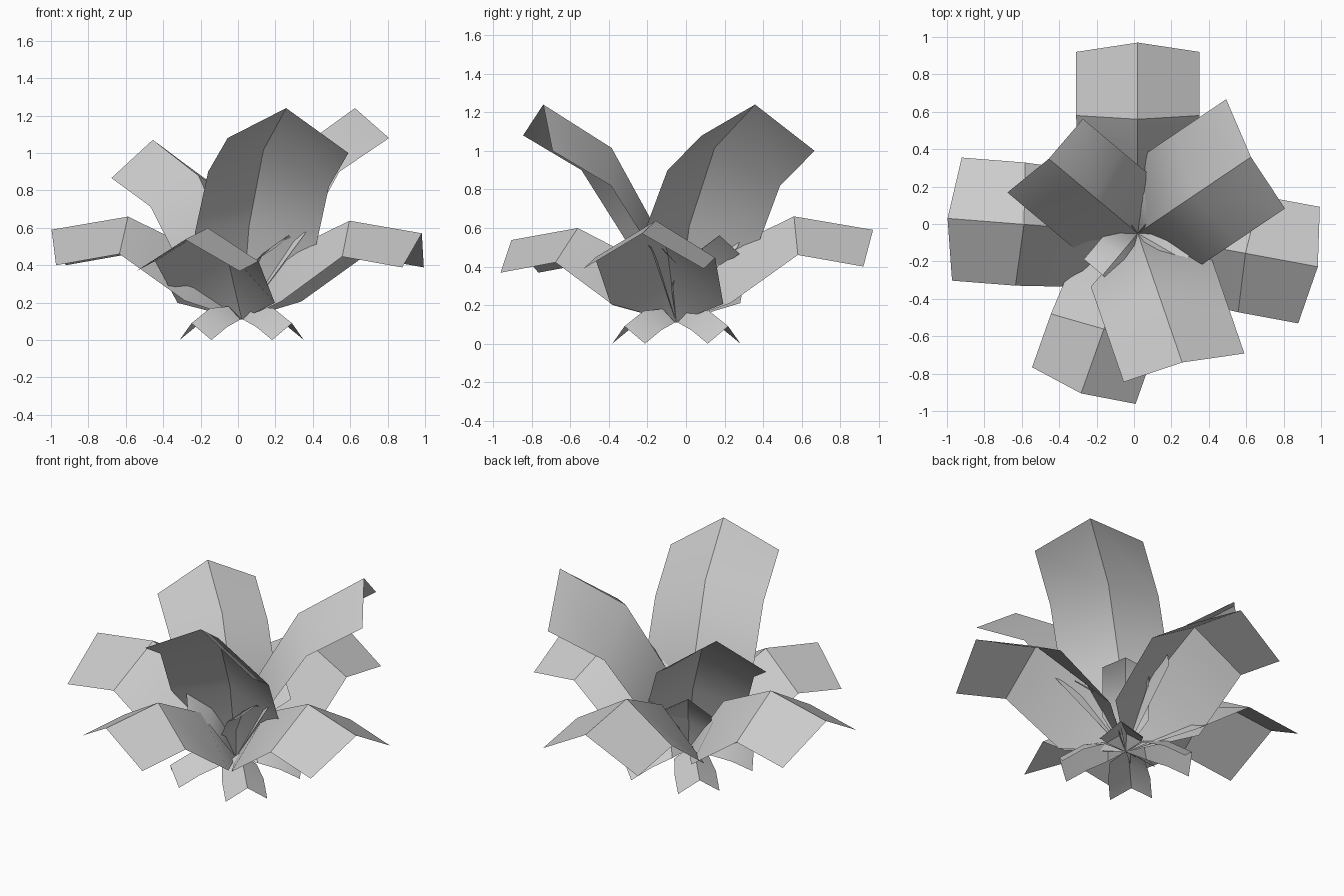
import bpy, bmesh, math
from mathutils import Vector, Matrix

cube = bpy.data.objects.get("Cube")
if cube:
    bpy.data.objects.remove(cube, do_unlink=True)

# One plain grey for the whole plant
grey = bpy.data.materials.new("leaf_grey")
grey.use_nodes = True
grey.diffuse_color = (0.6, 0.6, 0.6, 1)
grey.node_tree.nodes["Principled BSDF"].inputs["Base Color"].default_value = (0.6, 0.6, 0.6, 1)

ROOT = Vector((0.02, -0.05, 0.11))

# Leaf rows after the root: ridge reach, ridge height, edge reach, edge height, half width
SPREADING = [(0.26, 0.38, 0.28, 0.10, 0.31), (0.61, 0.55, 0.63, 0.35, 0.33), (1.02, 0.48, 0.97, 0.29, 0.33)]
UPRIGHT = [(0.12, 0.50, 0.22, 0.42, 0.33), (0.355, 0.905, 0.44, 0.75, 0.33), (0.73, 1.13, 0.76, 0.93, 0.33)]
DROOPING = [(0.10, 0.07, 0.11, 0.0, 0.10), (0.24, 0.06, 0.23, -0.04, 0.12), (0.38, -0.02, 0.35, -0.11, 0.12)]


def leaf(name, rows, angle, scale=1.0, skew=0.0, roll=0.0):
    """Folded leaf with a raised ridge and two lower edges, meeting in a point at the root."""
    bm = bmesh.new()
    root = bm.verts.new((0, 0, 0))
    previous = None
    for ridge_r, ridge_z, edge_r, edge_z, width in rows:
        row = [bm.verts.new((edge_r + skew, width, edge_z - roll)),
               bm.verts.new((ridge_r, 0, ridge_z)),
               bm.verts.new((edge_r - skew, -width, edge_z + roll))]
        for i in range(2):
            if previous is None:
                bm.faces.new((root, row[i + 1], row[i]))
            else:
                bm.faces.new((previous[i], previous[i + 1], row[i + 1], row[i]))
        previous = row
    bm.transform(Matrix.Translation(ROOT) @ Matrix.Rotation(math.radians(angle), 4, "Z")
                 @ Matrix.Scale(scale, 4))
    mesh = bpy.data.meshes.new(name)
    bm.to_mesh(mesh)
    bm.free()
    mesh.materials.append(grey)
    obj = bpy.data.objects.new(name, mesh)
    bpy.context.collection.objects.link(obj)
    bpy.ops.object.select_all(action="DESELECT")
    obj.select_set(True)
    bpy.context.view_layer.objects.active = obj
    bpy.ops.object.shade_smooth_by_angle(angle=math.radians(30))
    return obj


# Wide outer leaves
for i, (angle, scale) in enumerate([(90, 1), (175.5, 1), (250.5, 0.89), (349.5, 0.96)]):
    leaf(f"spreading_leaf_{i + 1}", SPREADING, angle, scale)

# Tall inner leaves, slightly twisted
for i, (angle, scale) in enumerate([(-71, 1), (34, 1), (140, 0.85)]):
    leaf(f"upright_leaf_{i + 1}", UPRIGHT, angle, scale, skew=0.033, roll=0.04)

# Short drooping leaves at the foot
for i in range(4):
    leaf(f"drooping_leaf_{i + 1}", DROOPING, 45 + 90 * i)

# Small young leaves between the large ones
for i, angle in enumerate([-30, 50, 125, 230]):
    leaf(f"young_leaf_{i + 1}", UPRIGHT, angle, 0.4, skew=0.033, roll=0.04)
